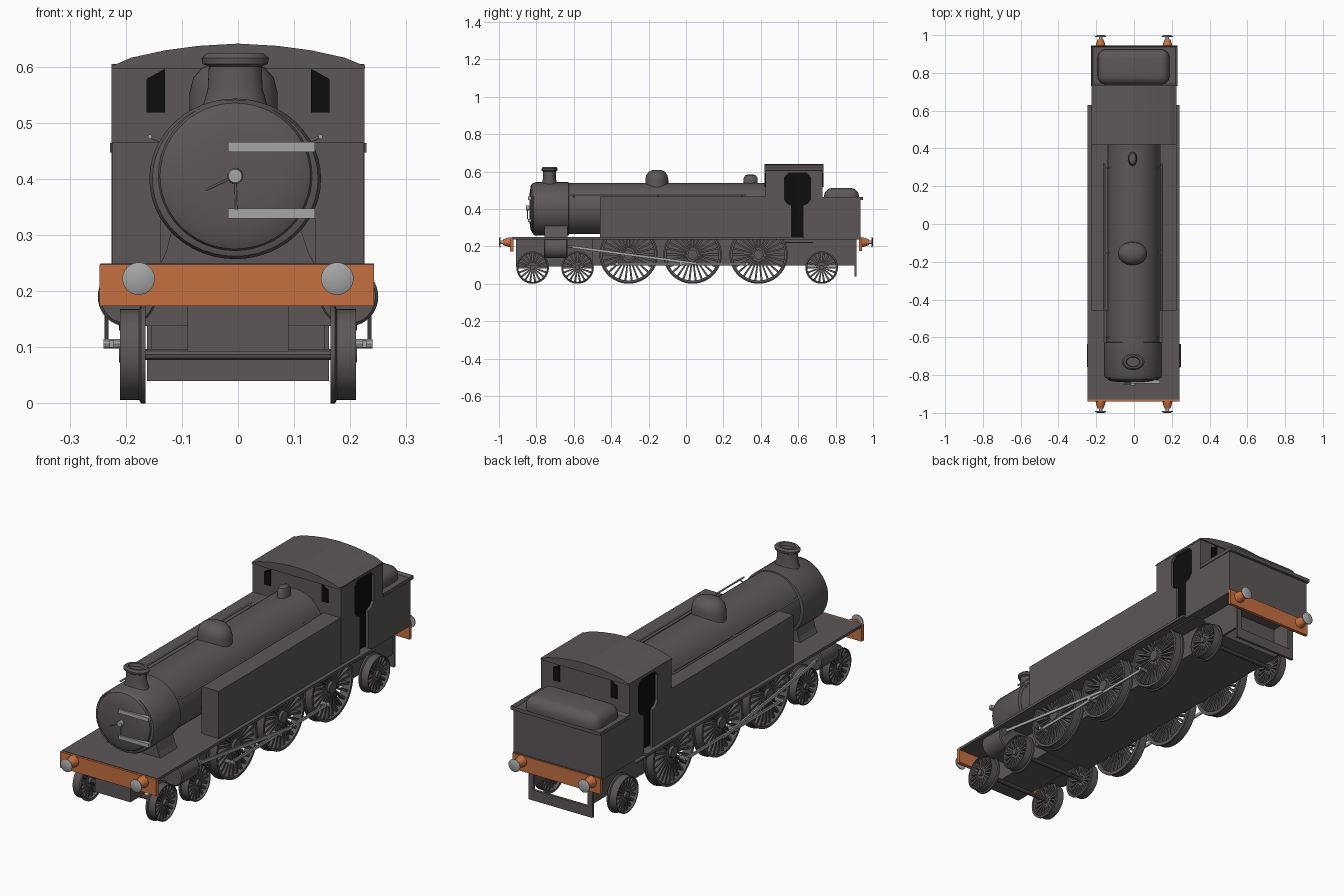
import bpy, bmesh, math
from mathutils import Vector

if "Cube" in bpy.data.objects:
    bpy.data.objects.remove(bpy.data.objects["Cube"])


def material(name, r, g, b):
    m = bpy.data.materials.new(name)
    m.diffuse_color = (r, g, b, 1)
    m.use_nodes = True
    m.node_tree.nodes["Principled BSDF"].inputs["Base Color"].default_value = m.diffuse_color
    return m


GREY = material("dark_grey", .108, .094, .096)
ORANGE = material("orange", .56, .16, .052)
STEEL = material("light_steel", .38, .38, .38)
BLACK = material("black", .004, .004, .004)


def finish(name, bm, mat, smooth=True):
    bmesh.ops.recalc_face_normals(bm, faces=bm.faces[:])
    me = bpy.data.meshes.new(name)
    bm.to_mesh(me)
    bm.free()
    me.materials.append(mat)
    if smooth:
        me.shade_smooth()
        me.set_sharp_from_angle(angle=math.radians(35))
    ob = bpy.data.objects.new(name, me)
    bpy.context.collection.objects.link(ob)
    return ob


def axis_point(axis, u, v, h):
    return {'x': (h, u, v), 'y': (u, h, v), 'z': (u, v, h)}[axis]


def prism(name, pts, axis, a, b, mat=GREY):
    """Outline in the two other axes, extruded from a to b along axis."""
    bm = bmesh.new()
    lo = [bm.verts.new(axis_point(axis, u, v, a)) for u, v in pts]
    hi = [bm.verts.new(axis_point(axis, u, v, b)) for u, v in pts]
    bm.faces.new(lo)
    bm.faces.new(hi)
    n = len(pts)
    for i in range(n):
        bm.faces.new((lo[i], lo[(i + 1) % n], hi[(i + 1) % n], hi[i]))
    return finish(name, bm, mat, False)


def box(name, x0, x1, y0, y1, z0, z1, mat=GREY):
    return prism(name, [(x0, y0), (x1, y0), (x1, y1), (x0, y1)], 'z', z0, z1, mat)


def add_lathe(bm, profile, axis, c, su=1, sv=1, n=40, ring=False):
    """Revolve (radius, offset) points about an axis through c."""
    rows = []
    for r, h in profile:
        rows.append([bm.verts.new(Vector(c) + Vector(axis_point(
            axis, su * r * math.cos(t * math.tau / n), sv * r * math.sin(t * math.tau / n), h)))
            for t in range(n)])
    pairs = list(zip(rows, rows[1:]))
    if ring:
        pairs.append((rows[-1], rows[0]))
    else:
        bm.faces.new(rows[0])
        bm.faces.new(rows[-1])
    for p, q in pairs:
        for i in range(n):
            j = (i + 1) % n
            bm.faces.new((p[i], p[j], q[j], q[i]))


def lathe(name, profile, axis, c, mat=GREY, su=1, sv=1, n=40):
    bm = bmesh.new()
    add_lathe(bm, profile, axis, c, su, sv, n)
    return finish(name, bm, mat)


def rod(name, p, q, r, mat=STEEL):
    ob = lathe(name, [(r, 0), (r, (Vector(q) - Vector(p)).length)], 'z', (0, 0, 0), mat, n=10)
    ob.location = p
    ob.rotation_euler = (Vector(q) - Vector(p)).to_track_quat('Z', 'Y').to_euler()
    return ob


def wheel(name, s, y, r, spokes):
    """Spoked wheel with flanged rim and hub."""
    bm = bmesh.new()
    z = r + .002
    rim = [(r * .9, .165), (r + .002, .165), (r + .002, .173), (r - .004, .176),
           (r - .004, .21), (r * .9, .21)]
    add_lathe(bm, [(a, s * h) for a, h in rim], 'x', (0, y, z), n=48, ring=True)
    hub = r * .17
    add_lathe(bm, [(hub, s * .165), (hub, s * .212)], 'x', (0, y, z), n=20)
    for k in range(spokes):
        t = k * math.tau / spokes
        d, w = Vector((0, math.cos(t), math.sin(t))), Vector((0, -math.sin(t), math.cos(t)))
        lo, hi = [], []
        for side, x in ((-1, .178), (1, .178), (1, .2), (-1, .2)):
            base = Vector((s * x, y, z))
            lo.append(bm.verts.new(base + d * hub * .8 + w * side * .0035))
            hi.append(bm.verts.new(base + d * r * .93 + w * side * .0055))
        for i in range(4):
            j = (i + 1) % 4
            bm.faces.new((lo[i], lo[j], hi[j], hi[i]))
    finish(name, bm, GREY)


# Boiler, smokebox and door (slightly wider than high)
CX = -.005
lathe("boiler", [(.137, -.64), (.137, .43)], 'y', (CX, 0, .402), su=1.02, n=48)
lathe("smokebox", [(.128, -.818), (.138, -.815), (.143, -.805), (.143, -.628), (.135, -.625)],
      'y', (CX, 0, .4), su=1.07, n=48)
lathe("smokebox_door", [(.04, -.838), (.08, -.836), (.115, -.831), (.13, -.824), (.136, -.812)],
      'y', (CX, 0, .405), su=1.03, n=48)
prism("smokebox_saddle", [(-.14, .245), (-.128, .27), (-.118, .31), (.112, .31), (.125, .27),
                          (.138, .245)], 'y', -.757, -.634)
lathe("door_knob", [(.012, -.855), (.014, -.848), (.01, -.83)], 'y', (CX, 0, .405), STEEL, n=16)
rod("door_handle_left", (CX, -.847, .405), (-.058, -.847, .38), .002)
rod("door_handle_down", (CX, -.847, .405), (-.003, -.847, .345), .002)
for z in (.338, .457):
    box("door_hinge", -.018, .137, -.844, -.826, z - .009, z + .009, STEEL)

# Chimney, dome and safety valve
lathe("chimney", [(.066, .51), (.056, .535), (.049, .56), (.047, .6), (.058, .605), (.06, .615),
                  (.05, .624), (.038, .624), (.034, .61)], 'z', (CX, -.73, 0), sv=.72)
lathe("steam_dome", [(.078, .49), (.078, .555), (.072, .58), (.056, .598), (.033, .607),
                     (.012, .609)], 'z', (-.008, -.156, 0), sv=.79)
lathe("safety_valve", [(.024, .52), (.024, .565), (.018, .58), (.008, .585)], 'z',
      (-.008, .345, 0), sv=1.55, n=24)

# Boiler handrails with short posts
for x in (-.157, .147):
    rod("boiler_handrail", (x, -.63, .475), (x, .32, .475), .004)
    for y in (-.6, -.15, .3):
        rod("handrail_post", (x, y, .475), (x * .75, y, .46), .003)

# Running plate, frames and beams
box("running_plate", -.245, .242, -.93, .63, .237, .249)
box("rear_plate", -.223, .225, .63, .935, .237, .25)
box("main_frame", -.155, .155, -.5, .8, .097, .24)
box("front_frame", -.09, .09, -.91, -.5, .092, .24)
box("front_beam", -.247, .242, -.94, -.922, .173, .247, ORANGE)
box("rear_beam", -.223, .225, .925, .94, .175, .247, ORANGE)
box("rear_guard_bar", -.162, .162, .9, .912, .04, .088)
for s in (-1, 1):
    box("rear_guard_post", s * .162, s * .138, .9, .912, .08, .24)
    box("rear_side_frame", s * .155, s * .145, .79, .905, .097, .24)

# Side tanks
for s in (-1, 1):
    box("side_tank", s * .137, s * .224, -.46, .428, .248, .466)

# Cab walls with door openings, dark inside, curved roof
door_wall = [(.425, .248), (.563, .248), (.563, .42), (.54, .43), (.527, .45), (.527, .57),
             (.55, .592), (.645, .592), (.666, .57), (.666, .45), (.65, .43), (.625, .42),
             (.625, .248), (.73, .248), (.73, .605), (.425, .605)]
for s in (-1, 1):
    prism("cab_side", door_wall, 'x', s * .212, s * .225)
    box("cab_step", s * .15, s * .224, .53, .68, .217, .224)
box("cab_front", -.212, .212, .425, .437, .248, .605)
box("cab_back", -.212, .212, .718, .73, .248, .605)
box("cab_inside", -.203, .203, .436, .719, .25, .6, BLACK)
roof = [(-.225, .597), (-.225, .601), (-.19, .616), (-.13, .629), (-.07, .637), (0, .641),
        (.07, .637), (.13, .629), (.19, .616), (.226, .601), (.226, .597)]
prism("cab_roof", roof, 'y', .42, .735)

# Cab windows front and back
for s in (-1, 1):
    for y0, y1 in ((.421, .426), (.729, .734)):
        prism("cab_window", [(s * .13, .518), (s * .163, .518), (s * .163, .578), (s * .13, .596)],
              'y', y0, y1, BLACK)

# Bunker with flared lip and coal heap
box("bunker", -.223, .225, .73, .933, .248, .45)
lip = box("bunker_lip", -.228, .229, .73, .946, .447, .464)
bm = bmesh.new()
bm.from_mesh(lip.data)
top = [f for f in bm.faces if f.calc_center_median().z > .463]
bmesh.ops.inset_region(bm, faces=top, thickness=.014)
for v in top[0].verts:
    v.co.z -= .012
bm.to_mesh(lip.data)
bm.free()
coal = box("coal_heap", -.192, .188, .738, .925, .4, .512)
bev = coal.modifiers.new("round", 'BEVEL')
bev.width, bev.segments = .045, 5
coal.data.shade_smooth()

# Buffers, front and rear
for s in (-1, 1):
    for e, y in ((-1, -.938), (1, .938)):
        c = (s * .177, y, .222)
        lathe("buffer_housing", [(.026, 0), (.024, e * .014), (.015, e * .04)], 'y', c, ORANGE, n=24)
        lathe("buffer_stem", [(.009, e * .038), (.009, e * .056)], 'y', c, STEEL, n=16)
        lathe("buffer_head", [(.029, e * .053), (.029, e * .057), (.018, e * .062)], 'y', c, STEEL, n=28)

# Cylinders
box("cylinder_block", -.2, .2, -.757, -.634, .138, .24)
for s in (-1, 1):
    lathe("cylinder", [(.048, -.76), (.053, -.755), (.053, -.638), (.048, -.634)], 'y',
          (s * .197, 0, .19))

# Wheels and axles
small, large = .085, .154
for y, r, n in ((-.82, small, 18), (-.58, small, 18), (-.307, large, 26), (.035, large, 26),
                (.388, large, 26), (.725, small, 18)):
    for s in (-1, 1):
        wheel("driving_wheel" if r == large else "carrying_wheel", s, y, r, n)
    rod("axle", (-.17, y, r + .002), (.17, y, r + .002), .01, GREY)

# Coupling and connecting rods with crank pins
for s in (-1, 1):
    prism("coupling_rod", [(-.385, .099), (.335, .099), (.335, .112), (-.385, .112)],
          'x', s * .222, s * .229, STEEL)
    prism("connecting_rod", [(-.607, .19), (.06, .1), (.06, .114), (-.607, .204)],
          'x', s * .231, s * .238, STEEL)
    rod("piston_rod", (s * .225, -.64, .197), (s * .225, -.59, .197), .007)
    for y in (-.37, -.028, .325):
        rod("crank_pin", (s * .19, y, .106), (s * .24, y, .106), .009)
